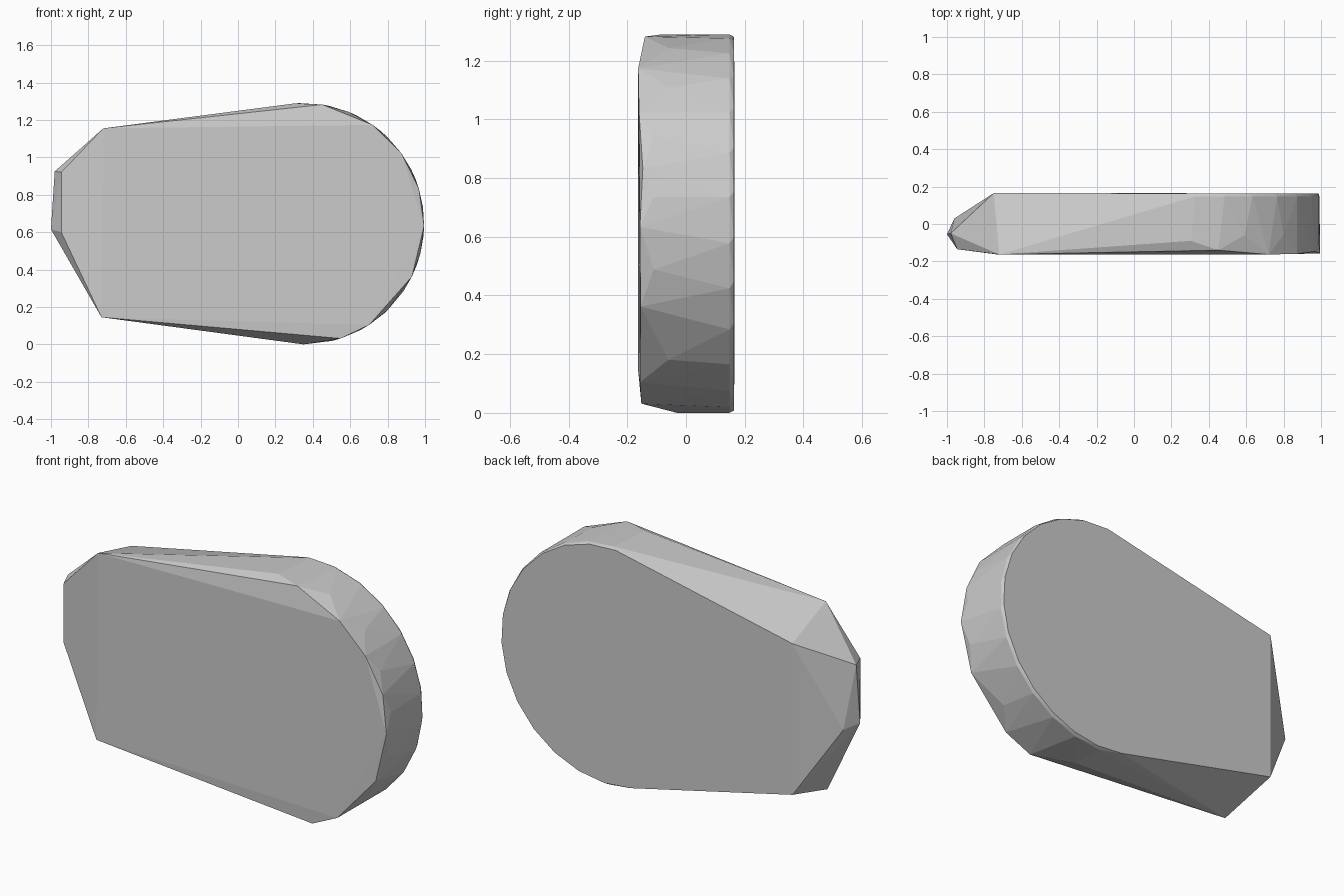
import bpy, bmesh
from math import sin, cos, radians

if "Cube" in bpy.data.objects:
    bpy.data.objects.remove(bpy.data.objects["Cube"], do_unlink=True)

CX, CZ, R = 0.35, 0.645, 0.645   # centre and radius of the round end


def arc(radius, y, angles):
    """Points on the round end at the given angles in degrees."""
    return [(CX + radius * cos(radians(a)), y, CZ + radius * sin(radians(a)))
            for a in angles]


# Blunt end: broad front corners, narrower back corners and a chipped tip
points = [(-0.72, -0.163, 1.155), (-0.73, -0.163, 0.145),
          (-0.75, 0.165, 1.06), (-0.75, 0.165, 0.245),
          (-0.945, -0.135, 0.92), (-0.945, -0.135, 0.60),
          (-0.98, -0.05, 0.925), (-1.0, -0.055, 0.615),
          (-0.96, 0.03, 0.60)]

# Round end: uneven front rim
for angle, y in ((81, -0.14), (55, -0.163), (36, -0.16), (17, -0.147),
                 (-1, -0.157), (-26, -0.155), (-57, -0.157), (-72, -0.152)):
    points += arc(R, y, [angle])

# Round end: worn middle of the band and the regular back rim
points += arc(R, -0.09, [94]) + arc(R, -0.03, [-90])
points += arc(R, -0.06, [-46, 46, 68]) + arc(R, -0.11, [-14, 8, 27])
points += arc(R, 0.148, range(-90, 96, 14))
points += arc(R - 0.008, 0.164, range(-102, 98, 14))

# Wrap the points into one faceted stone
bm = bmesh.new()
for p in points:
    bm.verts.new(p)
hull = bmesh.ops.convex_hull(bm, input=bm.verts[:])
loose = {g for g in hull["geom_interior"] + hull["geom_unused"]
         if isinstance(g, bmesh.types.BMVert)}
bmesh.ops.delete(bm, geom=list(loose), context="VERTS")
bmesh.ops.recalc_face_normals(bm, faces=bm.faces[:])

mesh = bpy.data.meshes.new("stone_slab")
bm.to_mesh(mesh)
bm.free()
slab = bpy.data.objects.new("stone_slab", mesh)
bpy.context.collection.objects.link(slab)

# Plain grey stone
grey = bpy.data.materials.new("stone_grey")
grey.use_nodes = True
colour = (0.6, 0.6, 0.6, 1.0)
grey.diffuse_color = colour
grey.node_tree.nodes["Principled BSDF"].inputs["Base Color"].default_value = colour
mesh.materials.append(grey)
